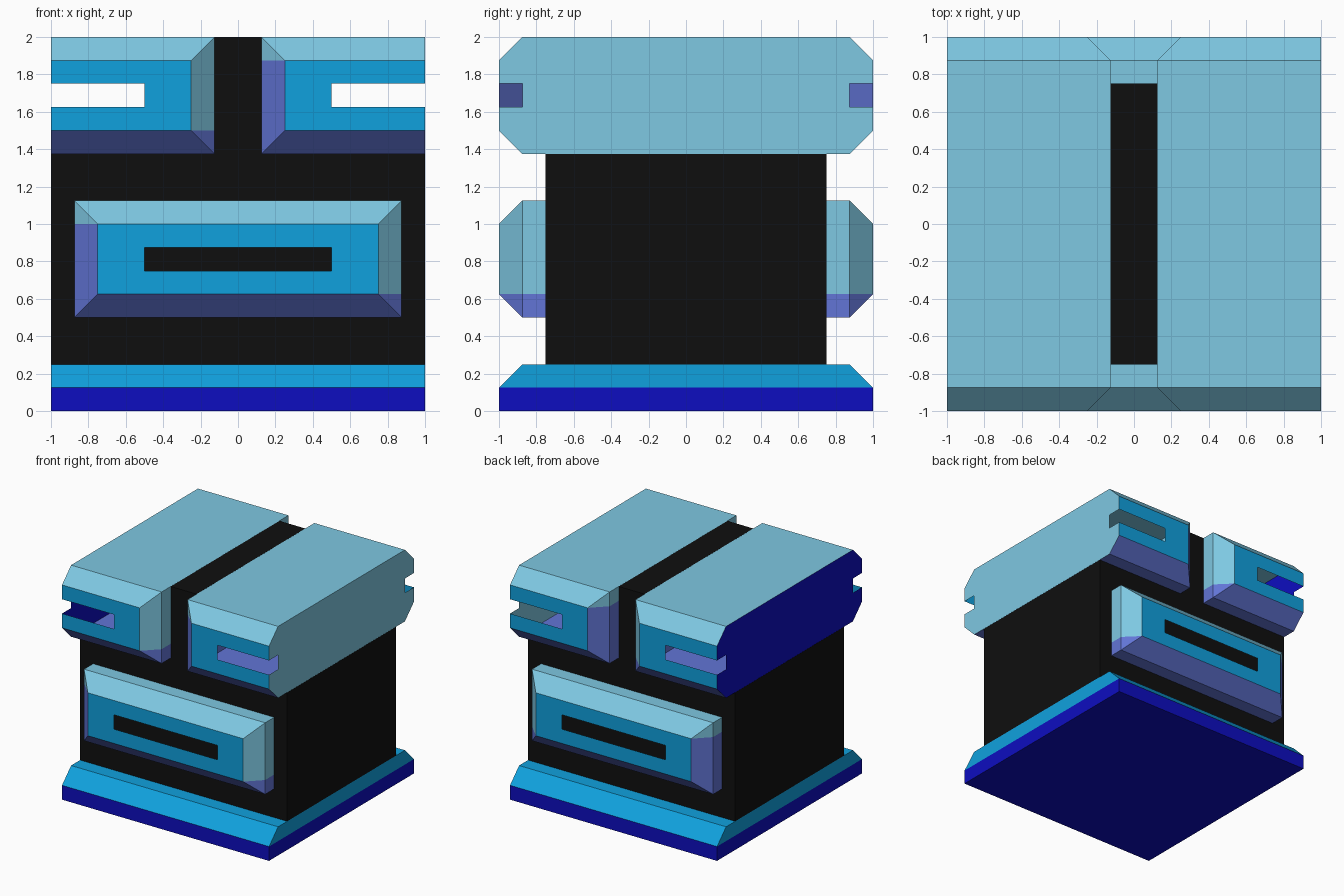
import bpy
import bmesh
from mathutils import Vector

old = bpy.data.objects.get("Cube")
if old:
    bpy.data.objects.remove(old, do_unlink=True)


def material(name, rgb):
    lin = [((v / 255 + 0.055) / 1.055) ** 2.4 if v > 10 else v / 255 / 12.92 for v in rgb]
    mat = bpy.data.materials.new(name)
    mat.use_nodes = True
    mat.diffuse_color = (*lin, 1)
    mat.node_tree.nodes["Principled BSDF"].inputs["Base Color"].default_value = (*lin, 1)
    return mat


MATS = [
    material("pale_blue", (126, 200, 226)),
    material("bright_blue", (16, 161, 222)),
    material("violet", (98, 117, 214)),
    material("deep_blue", (13, 13, 192)),
    material("black", (15, 15, 15)),
]
PALE, BRIGHT, VIOLET, DEEP, BLACK = range(len(MATS))


def solid(name, points, rule, cuts=(), hole=None):
    """Convex solid through the points, cut along planes, opened by hole, coloured by rule."""
    bm = bmesh.new()
    for p in points:
        bm.verts.new(p)
    bmesh.ops.convex_hull(bm, input=bm.verts[:])
    bmesh.ops.dissolve_limit(bm, angle_limit=0.02, verts=bm.verts[:], edges=bm.edges[:])
    bmesh.ops.recalc_face_normals(bm, faces=bm.faces[:])
    for axis, value in cuts:
        normal = Vector((0, 0, 0))
        normal[axis] = 1
        bmesh.ops.bisect_plane(bm, geom=bm.verts[:] + bm.edges[:] + bm.faces[:],
                               plane_co=normal * value, plane_no=normal)
    if hole:
        gone = [f for f in bm.faces if hole(f.normal, f.calc_center_median())]
        bmesh.ops.delete(bm, geom=gone, context="FACES")
    for f in bm.faces:
        f.material_index = rule(f.normal, f.calc_center_median())
    mesh = bpy.data.meshes.new(name)
    bm.to_mesh(mesh)
    bm.free()
    for mat in MATS:
        mesh.materials.append(mat)
    obj = bpy.data.objects.new(name, mesh)
    bpy.context.collection.objects.link(obj)
    return obj


def grid(xs, ys, zs):
    return [(x, y, z) for x in xs for y in ys for z in zs]


def trim_rule(low, high):
    """Pale on top and +x sides, violet below and on -x sides, bright on the fronts."""
    def rule(n, c):
        if abs(n.y) > 0.9:
            return BRIGHT
        if abs(n.z) > 0.3:
            return PALE if n.z > 0 else VIOLET
        if abs(c.x) > 0.99:
            return PALE if n.x > 0 else DEEP
        if n.x > 0:
            return VIOLET if c.z < low else PALE
        return PALE if c.z > high else VIOLET
    return rule


def all_black(n, c):
    return BLACK


# Base slab with sloped front and back edges
solid("base", grid((-1, 1), (-1, 1), (0, 0.125)) + grid((-1, 1), (-0.875, 0.875), (0.25,)),
      lambda n, c: DEEP if c.z < 0.124 else BRIGHT, cuts=[(2, 0.125)])

# Black core and the rib between the upper blocks
solid("core", grid((-1, 1), (-0.75, 0.75), (0.25, 1.374)), all_black)
solid("rib", grid((-0.1245, 0.1245), (-0.75, 0.75), (1.37, 2)), all_black)

# Hollow front and back panels with a slot
for side, name in ((-1, "front_panel"), (1, "back_panel")):
    def panel_hole(n, c):
        slot = abs(c.y) > 0.99 and abs(c.x) < 0.5 and 0.75 < c.z < 0.875
        return slot or abs(c.y) < 0.751

    solid(name,
          grid((-0.875, 0.875), (0.75 * side, 0.875 * side), (0.5, 1.125))
          + grid((-0.75, 0.75), (side,), (0.625, 1)),
          trim_rule(0.625, 1),
          cuts=[(2, 0.625), (2, 0.75), (2, 0.875), (2, 1), (0, -0.5), (0, 0.5)],
          hole=panel_hole)

# Hollow upper blocks with slots open to the outer corners
for side, name in ((1, "left_block"), (-1, "right_block")):
    def block_hole(n, c):
        in_band = 1.625 < c.z < 1.75
        front = abs(c.y) > 0.99 and abs(c.x) > 0.5
        corner = abs(c.x) > 0.99 and abs(c.y) > 0.875
        return in_band and (front or corner)

    solid(name,
          grid((0.25 * side, side), (-1, 1), (1.5, 1.875))
          + grid((0.125 * side, side), (-0.875, 0.875), (1.375, 2)),
          trim_rule(1.5, 1.875),
          cuts=[(2, 1.5), (2, 1.625), (2, 1.75), (2, 1.875),
                (0, 0.5 * side), (1, -0.875), (1, 0.875)],
          hole=block_hole)
